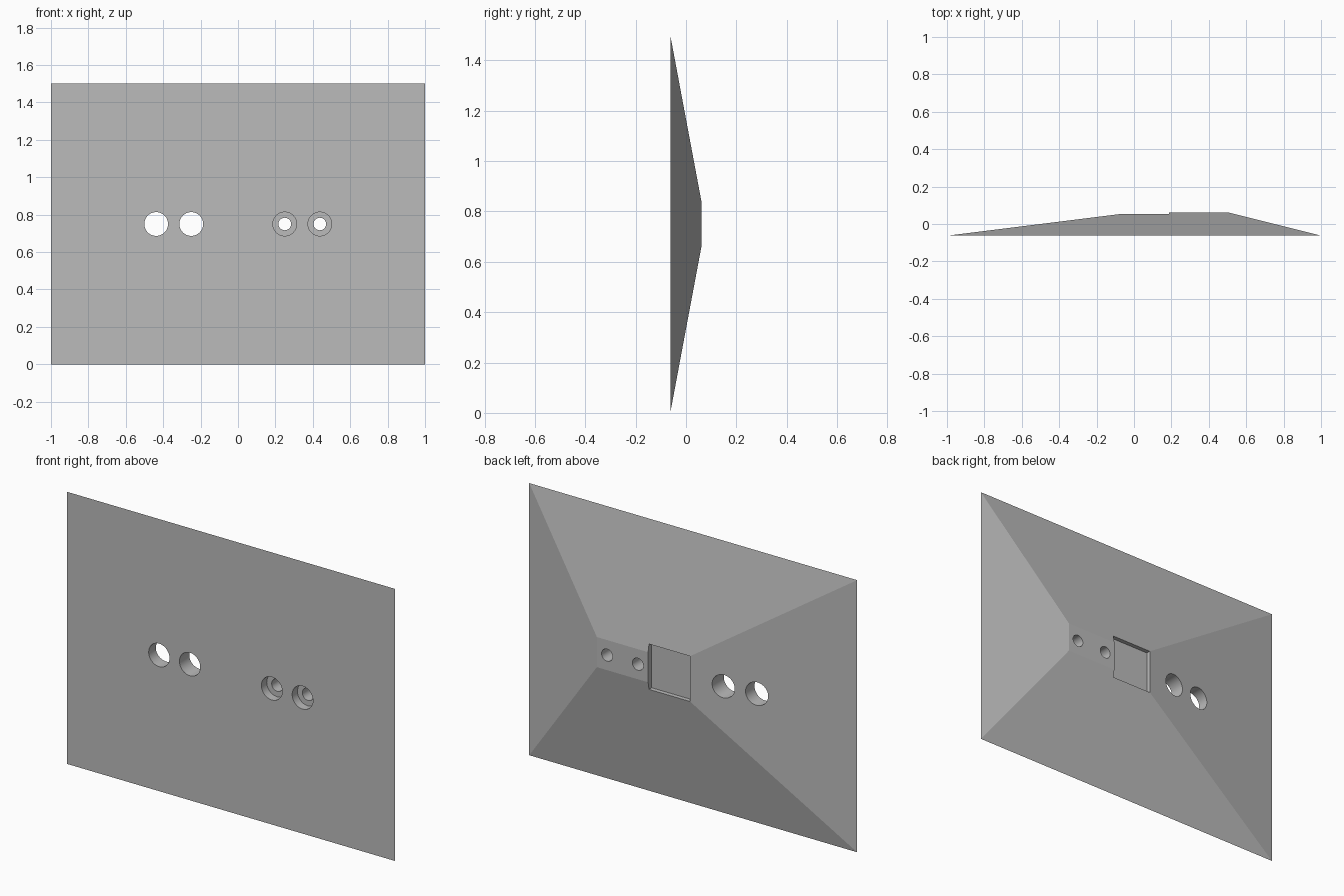
import bpy, bmesh, math
from mathutils import Matrix, Vector

cube = bpy.data.objects.get("Cube")
if cube:
    bpy.data.objects.remove(cube, do_unlink=True)

FRONT, BACK, MID_Z = -0.0625, 0.0625, 0.75

grey = bpy.data.materials.new("plain_grey")
grey.use_nodes = True
grey.diffuse_color = (0.5, 0.5, 0.5, 1)
grey.node_tree.nodes["Principled BSDF"].inputs["Base Color"].default_value = (0.5, 0.5, 0.5, 1)


def make_object(name, bm):
    bmesh.ops.recalc_face_normals(bm, faces=bm.faces)
    mesh = bpy.data.meshes.new(name)
    bm.to_mesh(mesh)
    bm.free()
    mesh.materials.append(grey)
    obj = bpy.data.objects.new(name, mesh)
    bpy.context.collection.objects.link(obj)
    return obj


def frustum(name, base, top):
    """Join a front rectangle to a smaller back one; each is x0, x1, z0, z1."""
    bm = bmesh.new()
    rings = []
    for y, (x0, x1, z0, z1) in ((FRONT, base), (BACK, top)):
        rings.append([bm.verts.new((x, y, z))
                      for x, z in ((x0, z0), (x1, z0), (x1, z1), (x0, z1))])
    for ring in rings:
        bm.faces.new(ring)
    for i in range(4):
        j = (i + 1) % 4
        bm.faces.new((rings[0][i], rings[0][j], rings[1][j], rings[1][i]))
    return make_object(name, bm)


def hole_cutter(name, x, radius, y0, y1):
    bm = bmesh.new()
    place = Matrix.Translation((x, (y0 + y1) / 2, MID_Z)) @ Matrix.Rotation(math.pi / 2, 4, "X")
    bmesh.ops.create_cone(bm, cap_ends=True, segments=64, radius1=radius,
                          radius2=radius, depth=y1 - y0, matrix=place)
    return make_object(name, bm)


def box_cutter(name, centre, size):
    bm = bmesh.new()
    place = Matrix.Translation(centre) @ Matrix.Diagonal(Vector(size).to_4d())
    bmesh.ops.create_cube(bm, size=1, matrix=place)
    return make_object(name, bm)


# Wall plate: flat front, knife-thin rim, off-centre raised back
plate = frustum("wall_plate", (-1, 1, 0, 1.5), (0, 0.5, 0.667, 0.833))

# Square pocket in the back
cutters = [box_cutter("pocket_cutter", (0.0625, 0.131, MID_Z), (0.25, 0.2, 0.25))]

# Wide through holes on one side, counterbored holes on the other
for x in (0.25, 0.4375):
    cutters.append(hole_cutter("wide_hole_cutter", -x, 0.0635, -0.2, 0.2))
    cutters.append(hole_cutter("counterbore_cutter", x, 0.0635, -0.2, -0.016))
    cutters.append(hole_cutter("narrow_hole_cutter", x, 0.0335, -0.15, 0.2))

bpy.ops.object.select_all(action="DESELECT")
bpy.context.view_layer.objects.active = plate
plate.select_set(True)
for cutter in cutters:
    cutter.hide_render = True
    mod = plate.modifiers.new("cut", "BOOLEAN")
    mod.operation = "DIFFERENCE"
    mod.solver = "EXACT"
    mod.object = cutter
    bpy.ops.object.modifier_apply(modifier=mod.name)
    bpy.data.objects.remove(cutter, do_unlink=True)

# Round the hole walls only; the sloped faces stay flat
bpy.ops.object.shade_smooth_by_angle(angle=math.radians(6.5))
